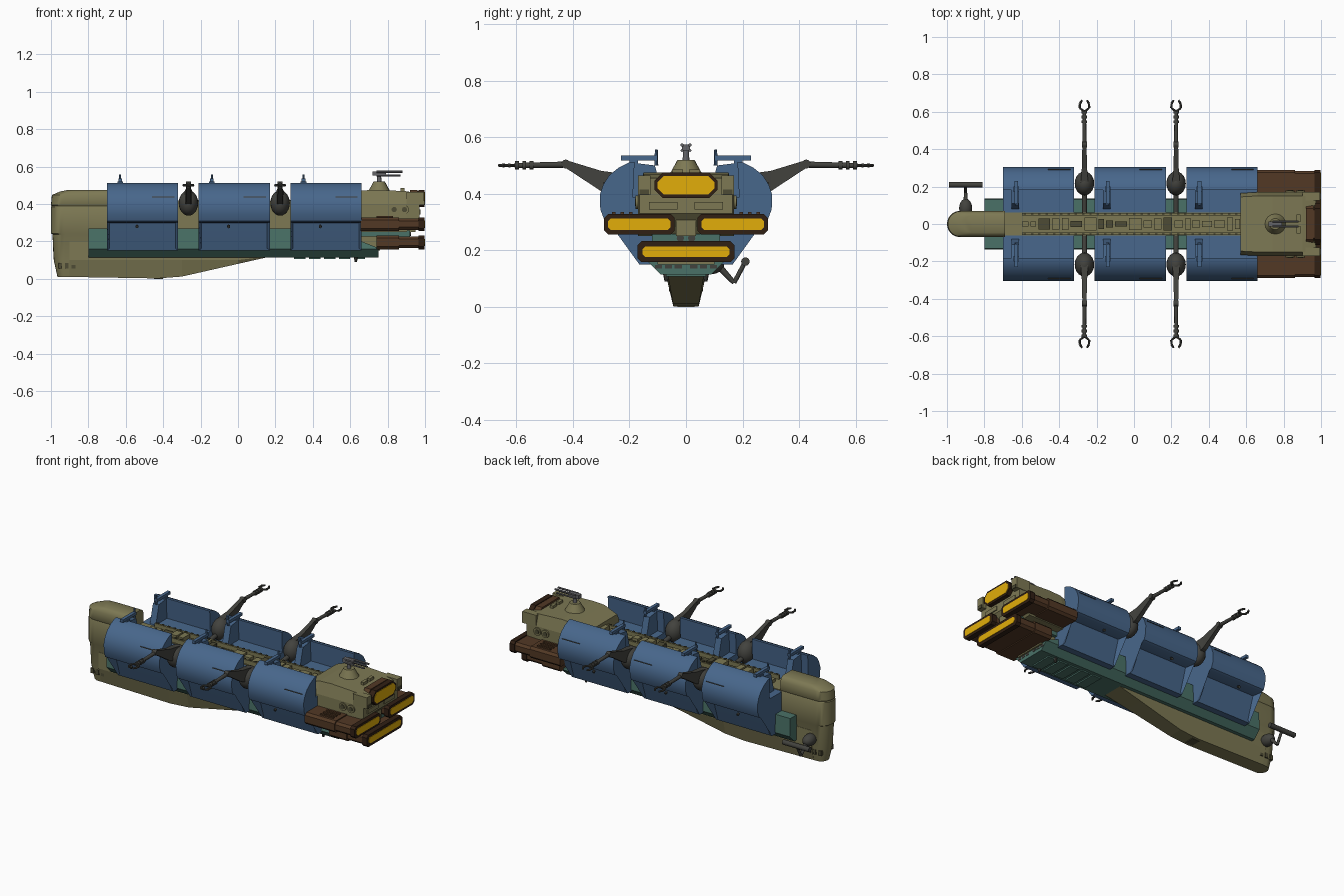
import bpy, bmesh, math, random
from mathutils import Vector, Matrix

if "Cube" in bpy.data.objects:
    bpy.data.objects.remove(bpy.data.objects["Cube"])
random.seed(4)

def material(name, r, g, b):
    m = bpy.data.materials.new(name)
    m.diffuse_color = (r, g, b, 1)
    m.use_nodes = True
    m.node_tree.nodes["Principled BSDF"].inputs["Base Color"].default_value = m.diffuse_color
    return m

OLIVE = material("olive hull", .205, .19, .088)
BLUE = material("blue pods", .064, .135, .26)
TEAL = material("teal deck", .068, .165, .135)
BROWN = material("brown engine", .085, .04, .018)
RIM = material("dark rim", .03, .014, .007)
YELLOW = material("yellow glow", .76, .42, .003)
GREY = material("dark grey metal", .055, .055, .048)
STEEL = material("steel", .13, .13, .14)
DOLIVE = material("dark olive", .075, .07, .035)

def finish(name, bm, mat, smooth=False):
    bmesh.ops.recalc_face_normals(bm, faces=bm.faces)
    me = bpy.data.meshes.new(name)
    bm.to_mesh(me)
    bm.free()
    me.materials.append(mat)
    ob = bpy.data.objects.new(name, me)
    bpy.context.collection.objects.link(ob)
    if smooth:
        bpy.context.view_layer.objects.active = ob
        ob.select_set(True)
        bpy.ops.object.shade_smooth_by_angle(angle=math.radians(35))
        ob.select_set(False)
    return ob

def loft_bm(rings):
    bm = bmesh.new()
    vs = [[bm.verts.new(p) for p in r] for r in rings]
    n = len(rings[0])
    for a, b in zip(vs, vs[1:]):
        for i in range(n):
            j = (i + 1) % n
            bm.faces.new((a[i], a[j], b[j], b[i]))
    bm.faces.new(vs[0])
    bm.faces.new(vs[-1])
    return bm

def loft(name, rings, mat, smooth=False):
    return finish(name, loft_bm(rings), mat, smooth)

def box(name, x, y, z, mat):
    """x, y, z are (low, high) pairs"""
    return loft(name, [[(x[0], y[0], k), (x[1], y[0], k), (x[1], y[1], k), (x[0], y[1], k)] for k in z], mat)

def tube(name, p, q, r1, r2, mat, seg=12):
    p, q = Vector(p), Vector(q)
    bm = bmesh.new()
    rot = (q - p).to_track_quat('Z', 'Y').to_matrix().to_4x4()
    bmesh.ops.create_cone(bm, cap_ends=True, segments=seg, radius1=r1, radius2=r2,
                          depth=(q - p).length, matrix=Matrix.Translation((p + q) / 2) @ rot)
    return finish(name, bm, mat, True)

def ball(name, c, r, mat):
    bm = bmesh.new()
    bmesh.ops.create_uvsphere(bm, u_segments=20, v_segments=12, radius=1,
                              matrix=Matrix.Translation(c) @ Matrix.Diagonal((*r, 1)))
    return finish(name, bm, mat, True)

def octagon(x, cy, cz, hy, hz, c):
    return [(x, cy + a, cz + b) for a, b in (
        (-hy + c, -hz), (hy - c, -hz), (hy, -hz + c), (hy, hz - c),
        (hy - c, hz), (-hy + c, hz), (-hy, hz - c), (-hy, -hz + c))]

# rounded nose tower, lofted upward
def nose_ring(z, xf, w):
    arc = [(xf + w - w * math.sin(t), w * math.cos(t), z)
           for t in [math.pi * i / 12 for i in range(13)]]
    return [(-.69, w, z)] + arc + [(-.69, -w, z)]
loft("nose", [nose_ring(*r) for r in (
    (.01, -.965, .045), (.1, -.985, .062), (.238, -.992, .068), (.243, -1, .07),
    (.385, -1, .07), (.39, -.996, .067), (.395, -1, .07), (.448, -.995, .068),
    (.467, -.95, .058), (.475, -.91, .045))], OLIVE, True)

# keel with rising bottom and the central hull
loft("keel", [[(x, -.068, .2), (x, .068, .2), (x, .068, max(b, .1)), (x, w, b), (x, -w, b), (x, -.068, max(b, .1))]
              for x, b, w in ((-.9, .01, .045), (-.43, .002, .045), (-.3, .012, .046),
                              (0, .08, .058), (.2, .125, .065))], OLIVE)
box("keel_plate", (-.45, -.4), (-.03, .03), (0, .012), DOLIVE)
box("central_hull", (-.75, .7), (-.062, .062), (.18, .39), OLIVE)
for s in (-1, 1):
    for k in range(3):
        box("nose_vent", (-.96 + k * .035, -.94 + k * .035), sorted((s * .04, s * .061)), (.055, .085), DOLIVE)

# teal deck with chamfered bottom
loft("teal_deck", [[(x, -.13, t), (x, .13, t), (x, .135, .16), (x, .09, .115), (x, -.09, .115), (x, -.135, .16)]
                   for x, t in ((-.8, .27), (.64, .27), (.66, .2), (.75, .165))], TEAL)
for k in range(5):
    x = .3 + k * .08
    box("deck_underplate", (x, x + .06), (-.07, .07), (.107, .12), TEAL)
for s in (-1, 1):
    tube("underside_hook", (.63, s * .07, .12), (.63, s * .07, .09), .012, .006, GREY, 8)
    for k in range(3):
        y = .015 + k * .035
        box("deck_vent", (.74, .752), sorted((s * y, s * (y + .025))), (.135, .148), GREY)
box("deck_riser", (.6, .92), (-.12, .12), (.225, .258), TEAL)
box("deck_step", (.62, .76), (-.1, .1), (.15, .235), OLIVE)
for s in (-1, 1):
    tube("riser_port", (.9, s * .02, .243), (.925, s * .02, .243), .013, .013, GREY)

# spine machinery
for s in (-1, 1):
    box("spine_rail", (-.6, .6), sorted((s * .045, s * .058)), (.385, .415), OLIVE)
    for k in range(30):
        box("rail_bolt", (-.59 + k * .039, -.577 + k * .039), sorted((s * .047, s * .056)), (.41, .42), DOLIVE)
x = -.6
while x < .56:
    w = random.uniform(.025, .07)
    y = random.uniform(.012, .035)
    box("spine_block", (x, x + w), (-y, y), (.385, random.uniform(.4, .425)), random.choice((OLIVE, OLIVE, DOLIVE)))
    x += w + .012

# cargo pods, each a mirrored pair of curved shells
SECTION = [(.06, .2), (.06, .385), (.188, .387), (.182, .512), (.2, .511), (.237, .493), (.272, .465),
           (.293, .432), (.305, .395), (.303, .345), (.29, .31), (.275, .302), (.165, .15), (.12, .15)]
for x0 in (-.70, -.21, .28):
    x1 = x0 + .38
    for s in (-1, 1):
        bm = loft_bm([[(x, s * y, z) for y, z in SECTION] for x in (x0, x1)])
        bmesh.ops.recalc_face_normals(bm, faces=bm.faces)
        door = [f for f in bm.faces if abs(f.normal.x) < .1 and .2 < f.calc_center_median().z < .25
                and abs(f.calc_center_median().y) > .18]
        bmesh.ops.inset_individual(bm, faces=door, thickness=.02, depth=-.004)
        for v in door[0].verts:      # tip the door towards upright
            if v.co.z > .22:
                v.co.y -= s * .05
                v.co.z += .006
        finish("cargo_pod", bm, BLUE, True)
        # bulkhead, crossbar and post on the open top
        loft("pod_bulkhead", [[(x, s * .08, .385), (x, s * .19, .385), (x, s * .19, .51), (x, s * .11, .5)]
                              for x in (x0 + .045, x0 + .085)], BLUE)
        box("pod_crossbar", (x0 + .06, x0 + .08), sorted((s * .1, s * .23)), (.518, .535), BLUE)
        box("pod_bar_foot", (x0 + .055, x0 + .085), sorted((s * .17, s * .2)), (.5, .52), BLUE)
        tube("pod_post", (x0 + .07, s * .105, .5), (x0 + .07, s * .105, .557), .007, .005, BLUE, 8)
        tube("door_latch", (x0 + .16, s * .26, .283), (x0 + .16, s * .272, .277), .008, .008, GREY, 8)
        box("pod_seam", (x0 + .24, x0 + .36), sorted((s * .28, s * .2935)), (.436, .439), GREY)

# grabber arms between the pods
for x in (-.265, .225):
    for s in (-1, 1):
        ball("arm_joint", (x, s * .217, .405), (.052, .064, .068), GREY)
        tube("arm_mount", (x, s * .06, .37), (x, s * .2, .39), .014, .014, GREY)
        loft("upper_arm", [[(x + a, s * y, z + b) for a, b in ((-w, -h), (w, -h), (w, h), (-w, h))]
                           for y, z, w, h in ((.22, .425, .02, .045), (.3, .445, .014, .036),
                                              (.425, .505, .011, .014))], GREY)
        tube("arm_elbow", (x - .014, s * .425, .505), (x + .014, s * .425, .505), .016, .016, GREY)
        tube("forearm", (x, s * .425, .503), (x, s * .6, .5), .011, .009, GREY)
        for y in (.54, .565, .59):
            tube("wrist_ring", (x, s * y, .5), (x, s * (y + .014), .5), .015, .015, GREY)
        for k in (-1, 1):
            pts = [(x, s * .6, .5), (x + k * .025, s * .62, .5), (x + k * .025, s * .642, .5), (x + k * .013, s * .662, .5)]
            for a, b in zip(pts, pts[1:]):
                tube("claw", a, b, .007, .005, GREY, 8)

# rear command block
loft("command_block", [[(x, -w, b), (x, w, b), (x, w, .4), (x, w - .02, t), (x, -w + .02, t), (x, -w, .4)]
                       for x, b, t, w in ((.57, .25, .44, .165), (.66, .25, .472, .17), (.74, .25, .476, .17),
                                          (.9, .25, .468, .17), (.97, .33, .455, .165))], OLIVE)
box("engine_core", (.66, .95), (-.035, .035), (.25, .37), OLIVE)
for s in (-1, 1):
    box("rear_flank", (.9, .995), sorted((s * .125, s * .17)), (.395, .465), OLIVE)
    box("rear_panel", (.96, .976), sorted((s * .03, s * .13)), (.345, .37), OLIVE)
    box("flank_vent", (.99, 1), sorted((s * .13, s * .165)), (.395, .415), DOLIVE)
    for x in (.835, .89):
        tube("side_port", (x, s * .165, .37), (x, s * .178, .37), .024, .024, OLIVE, 16)
        tube("port_centre", (x, s * .17, .37), (x, s * .181, .37), .014, .014, DOLIVE, 16)

# engines: housing, nozzle, rim and glowing face
def engine(name, cy, cz, hy, hz, x0, xs, c, gap):
    loft(name + "_housing", [octagon(x0, cy, cz, hy, hz, c), octagon(xs, cy, cz, hy, hz, c)], BROWN)
    loft(name + "_nozzle", [octagon(xs - .01, cy, cz, hy - .006, hz - .006, c),
                            octagon(.985, cy, cz, hy - .006, hz - .006, c)], BROWN)
    loft(name + "_rim", [octagon(.965, cy, cz, hy, hz, c), octagon(.997, cy, cz, hy, hz, c)], RIM)
    loft(name + "_glow", [octagon(k, cy, cz, hy - gap, hz - gap, c * .7) for k in (.99, 1)], YELLOW)
for s in (-1, 1):
    engine("side_engine", s * .165, .292, .125, .036, .655, .86, .014, .015)
    for k in range(3):
        box("engine_fin", (.74, .83), sorted((s * (.19 + k * .03), s * (.202 + k * .03))), (.32, .335), BROWN)
engine("lower_engine", 0, .195, .172, .037, .74, .86, .014, .018)
engine("upper_engine", 0, .43, .112, .045, .92, .96, .03, .012)

# turret with twin guns
tube("turret_base", (.755, 0, .465), (.755, 0, .52), .06, .03, OLIVE, 16)
tube("turret_neck", (.755, 0, .515), (.755, 0, .565), .012, .01, STEEL)
box("gun_body", (.72, .79), (-.014, .014), (.552, .575), STEEL)
for s in (-1, 1):
    tube("gun_barrel", (.74, s * .014, .572), (.88, s * .014, .572), .006, .006, STEEL, 8)
    tube("gun_barrel_low", (.74, s * .014, .553), (.87, s * .014, .553), .005, .005, STEEL, 8)
    box("roof_rail", (.87, .89), sorted((s * .01, s * .05)), (.46, .485), OLIVE)

# sensor arm on the nose side
ball("sensor_mount", (-.9, .085, .15), (.035, .05, .035), GREY)
tube("sensor_arm_low", (-.9, .11, .15), (-.9, .17, .085), .013, .008, GREY)
tube("sensor_arm_high", (-.9, .17, .085), (-.9, .21, .16), .008, .008, GREY)
tube("sensor_bar", (-.99, .21, .16), (-.81, .21, .16), .015, .015, GREY)
